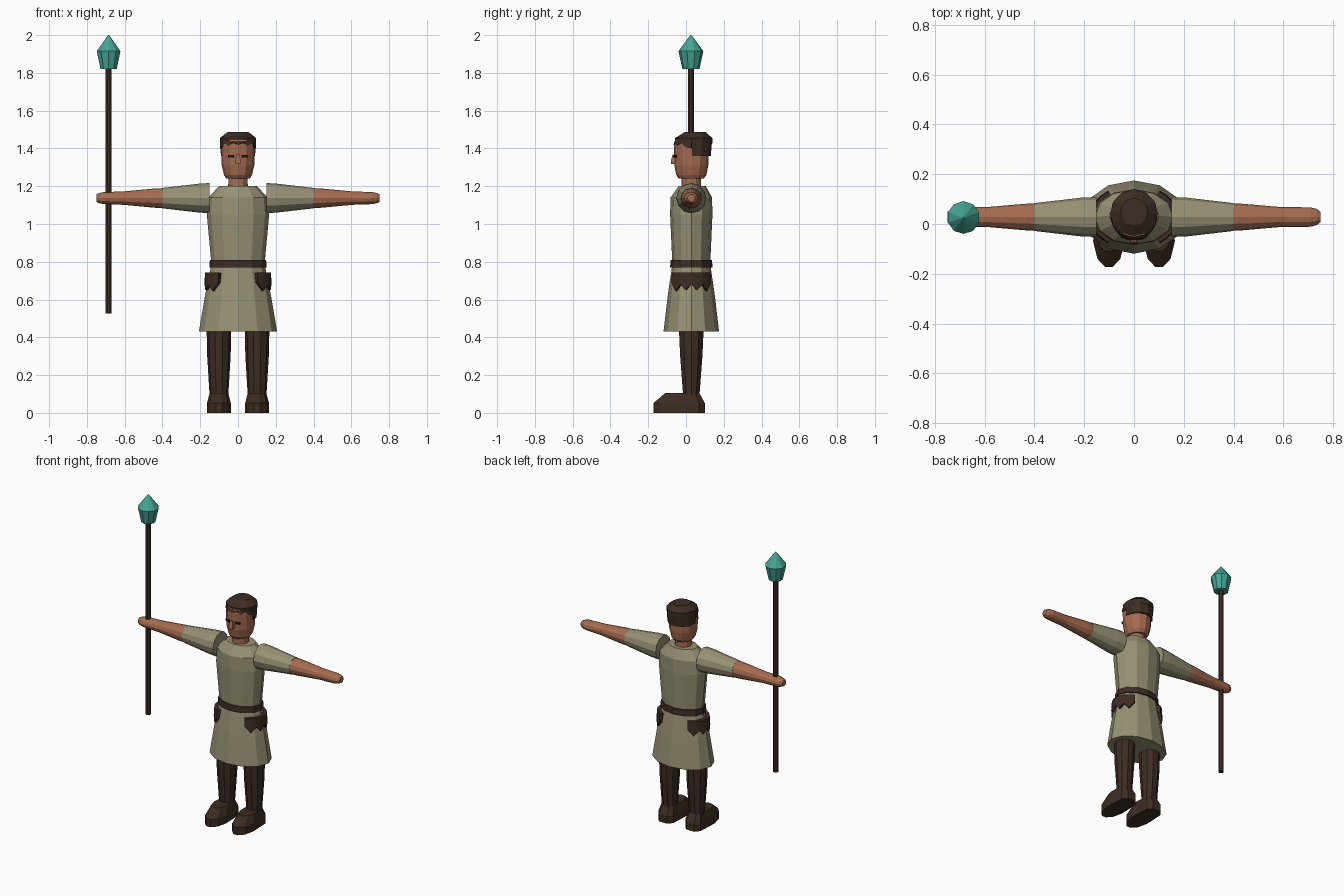
import bpy, bmesh
from math import cos, sin, pi, radians

if "Cube" in bpy.data.objects:
    bpy.data.objects.remove(bpy.data.objects["Cube"])


def material(name, rgb):
    m = bpy.data.materials.new(name)
    m.use_nodes = True
    m.diffuse_color = (*rgb, 1)
    m.node_tree.nodes["Principled BSDF"].inputs["Base Color"].default_value = (*rgb, 1)
    return m


CLOTH = material("olive cloth", (0.31, 0.285, 0.175))
SKIN = material("tan skin", (0.38, 0.15, 0.08))
DARK = material("dark brown leather", (0.047, 0.026, 0.017))
TEAL = material("teal crystal", (0.06, 0.38, 0.30))
BLACK = material("eye black", (0.012, 0.01, 0.008))
CY = 0.028  # depth of the body axis


def make(name, mat, bm):
    bmesh.ops.recalc_face_normals(bm, faces=bm.faces)
    me = bpy.data.meshes.new(name)
    bm.to_mesh(me)
    bm.free()
    me.materials.append(mat)
    ob = bpy.data.objects.new(name, me)
    bpy.context.collection.objects.link(ob)
    return ob


def skin_rings(name, mat, rings):
    """Bridge rings of points and cap both ends."""
    bm = bmesh.new()
    loops = [[bm.verts.new(p) for p in ring] for ring in rings]
    n = len(loops[0])
    for a, b in zip(loops, loops[1:]):
        for i in range(n):
            j = (i + 1) % n
            bm.faces.new((a[i], a[j], b[j], b[i]))
    bm.faces.new(loops[0])
    bm.faces.new(loops[-1])
    return make(name, mat, bm)


def loft(name, mat, rings, sides=12, side=0, phase=0.0):
    """Elliptic rings (t, centre, centre, radius, radius) along z, or along x for a side."""
    pts = []
    for t, a, b, ra, rb in rings:
        ring = []
        for i in range(sides):
            w = 2 * pi * i / sides + phase
            u, v = a + ra * cos(w), b + rb * sin(w)
            ring.append((side * t, u, v) if side else (u, v, t))
        pts.append(ring)
    return skin_rings(name, mat, pts)


def shell(name, mat, cy, mid, half, top, bottoms, r_top, r_low, thick):
    """Curved flap around the body, with a lower edge following the given heights."""
    bm = bmesh.new()
    n = len(bottoms) - 1
    rows = []
    for i, low in enumerate(bottoms):
        w = radians(mid - half + 2 * half * i / n)
        rows.append([bm.verts.new((r[0] * cos(w), cy + r[1] * sin(w), z))
                     for r, z in ((r_top, top), (r_low, low))])
    for a, b in zip(rows, rows[1:]):
        bm.faces.new((a[0], a[1], b[1], b[0]))
    ob = make(name, mat, bm)
    # Face outwards, so the thickness grows inwards
    f = ob.data.polygons[n // 2]
    if f.normal.x * f.center.x + f.normal.y * (f.center.y - cy) < 0:
        ob.data.flip_normals()
    mod = ob.modifiers.new("thickness", "SOLIDIFY")
    mod.thickness = thick
    mod.offset = -1
    return ob


# Tunic and belt
loft("tunic_torso", CLOTH, [
    (0.78, 0, CY, 0.14, 0.10), (1.05, 0, CY, 0.165, 0.112),
    (1.14, 0, CY, 0.158, 0.11), (1.20, 0, CY + 0.005, 0.10, 0.072)])
loft("tunic_skirt", CLOTH, [
    (0.43, 0, CY, 0.207, 0.147), (0.62, 0, CY, 0.175, 0.125), (0.79, 0, CY, 0.14, 0.10)])
loft("belt", DARK, [(0.77, 0, CY, 0.152, 0.112), (0.81, 0, CY, 0.149, 0.11)])

# Head, nose and hair
loft("neck", SKIN, [(1.17, 0, CY, 0.053, 0.053), (1.26, 0, CY, 0.05, 0.05)])
loft("head", SKIN, [
    (1.24, 0, CY, 0.062, 0.066), (1.26, 0, CY, 0.074, 0.08), (1.31, 0, CY, 0.086, 0.09),
    (1.42, 0, CY, 0.09, 0.092), (1.46, 0, CY, 0.08, 0.08)])
loft("nose", SKIN, [(1.318, 0, -0.058, 0.02, 0.031), (1.33, 0, -0.058, 0.021, 0.032),
                    (1.368, 0, -0.056, 0.012, 0.022)], sides=4, phase=pi / 4)
HY = 0.041
loft("hair_cap", DARK, [
    (1.425, 0, HY, 0.094, 0.098), (1.455, 0, HY, 0.096, 0.098), (1.487, 0, HY + 0.008, 0.055, 0.055)])
shell("hair_back", DARK, HY, 90, 96, 1.45, [1.36] * 7, (0.096, 0.098), (0.091, 0.09), 0.02)
shell("hair_fringe", DARK, HY, -90, 84, 1.44,
      [1.40, 1.405, 1.43, 1.415, 1.432, 1.42, 1.432, 1.415, 1.43, 1.405, 1.40],
      (0.096, 0.10), (0.096, 0.107), 0.012)

# Parts that repeat on both sides
FOOT = [(0.03, 0.10), (0.056, 0.07), (0.063, -0.07), (0.046, -0.14), (0.016, -0.172)]
FOOT += [(-x, y) for x, y in reversed(FOOT)]
ZIGZAG = [0.69, 0.645, 0.68, 0.65, 0.685, 0.65, 0.68, 0.645, 0.69]
for side, label in ((1, "left_"), (-1, "right_")):
    # Arm
    loft(label + "sleeve", CLOTH, [
        (0.15, CY, 1.137, 0.08, 0.08), (0.21, CY, 1.137, 0.078, 0.076),
        (0.40, CY, 1.137, 0.056, 0.054)], side=side)
    loft(label + "forearm", SKIN, [
        (0.39, CY, 1.137, 0.055, 0.053), (0.44, CY, 1.137, 0.053, 0.051),
        (0.60, CY, 1.137, 0.039, 0.036)], side=side)
    loft(label + "hand", SKIN, [
        (0.59, CY, 1.137, 0.04, 0.036), (0.71, CY, 1.137, 0.039, 0.032),
        (0.735, CY, 1.137, 0.032, 0.027), (0.75, CY, 1.137, 0.02, 0.02)], side=side)

    # Leg and shoe
    x = side * 0.101
    loft(label + "leg", DARK, [
        (0.05, x, CY, 0.045, 0.04), (0.10, x, CY, 0.05, 0.046),
        (0.30, x, CY, 0.062, 0.062), (0.47, x, CY, 0.066, 0.07)], sides=10)
    skin_rings(label + "shoe", DARK, [
        [(x + px * k, py * m + 0.004 * (1 - m) * 3, z) for px, py in FOOT]
        for z, k, m in ((0, 1, 1), (0.052, 1, 1), (0.105, 0.78, 0.66))])

    # Zigzag hip flap
    shell(label + "hip_flap", DARK, CY, 0 if side > 0 else 180, 54, 0.742, ZIGZAG,
          (0.174, 0.127), (0.178, 0.131), 0.03)

    # Eye plate
    bpy.ops.mesh.primitive_cube_add(size=1, location=(side * 0.037, -0.056, 1.358),
                                    rotation=(0, 0, side * radians(18)))
    eye = bpy.context.object
    eye.name = label + "eye"
    eye.scale = (0.033, 0.008, 0.013)
    eye.data.materials.append(BLACK)

# Staff with crystal head
SX, SY = -0.685, 0.026
loft("staff_pole", DARK, [(z, SX, SY, 0.017, 0.017) for z in (0.525, 1.83)], sides=8, phase=pi / 8)
loft("staff_crystal", TEAL, [
    (1.82, SX, SY, 0.045, 0.045), (1.915, SX, SY, 0.066, 0.066),
    (1.995, SX, SY, 0.007, 0.007), (2.0, SX, SY, 0.002, 0.002)], sides=10, phase=pi / 10)
